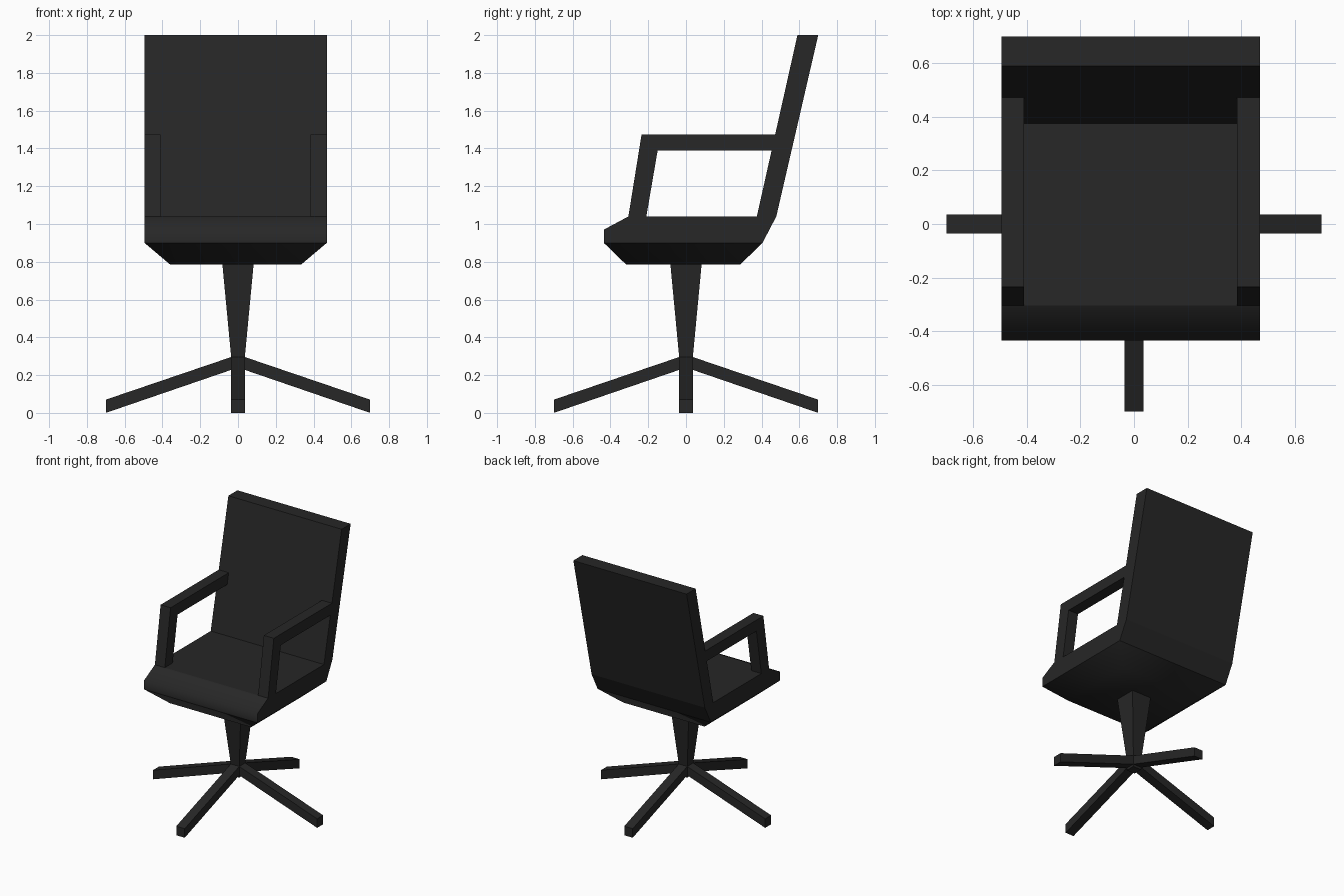
import bpy, bmesh
from math import radians
from mathutils import Matrix, Vector

if "Cube" in bpy.data.objects:
    bpy.data.objects.remove(bpy.data.objects["Cube"])

black = bpy.data.materials.new("black")
black.diffuse_color = (0.02, 0.02, 0.02, 1)
black.use_nodes = True
black.node_tree.nodes["Principled BSDF"].inputs["Base Color"].default_value = black.diffuse_color


def finish(bm, name):
    bmesh.ops.recalc_face_normals(bm, faces=bm.faces)
    mesh = bpy.data.meshes.new(name)
    bm.to_mesh(mesh)
    bm.free()
    mesh.materials.append(black)
    ob = bpy.data.objects.new(name, mesh)
    bpy.context.collection.objects.link(ob)
    return ob


def extrude_profile(profile, x0, x1):
    """Side profile of (y, z) points extruded from x0 to x1."""
    bm = bmesh.new()
    face = bm.faces.new([bm.verts.new((x0, y, z)) for y, z in profile])
    ext = bmesh.ops.extrude_face_region(bm, geom=[face], use_keep_orig=True)
    verts = [g for g in ext["geom"] if isinstance(g, bmesh.types.BMVert)]
    bmesh.ops.translate(bm, verts=verts, vec=(x1 - x0, 0, 0))
    bmesh.ops.recalc_face_normals(bm, faces=bm.faces)
    return bm


def extrude_end(bm, face, scale, dz):
    """Pull a horizontal face by dz and scale it about its centre."""
    face = bmesh.ops.extrude_discrete_faces(bm, faces=[face])["faces"][0]
    c = face.calc_center_median()
    for v in face.verts:
        v.co = c + (v.co - c) * scale + Vector((0, 0, dz))
    return face


LEFT, RIGHT = -0.495, 0.47

# Seat and backrest shell, with a tapered underside
bm = extrude_profile([(-0.435, 0.90), (-0.435, 0.97), (-0.305, 1.04), (0.375, 1.04),
                      (0.59, 2.0), (0.70, 2.0), (0.478, 1.04), (0.405, 0.90)], LEFT, RIGHT)
rim = min(bm.faces, key=lambda f: f.calc_center_median().z)
rim_edges = list(rim.edges)
extrude_end(bm, rim, 0.718, -0.115)
# Soft shading on the underside and the front lip
for f in bm.faces:
    c = f.calc_center_median()
    f.smooth = c.z < 0.9 or c.y < -0.3
for e in bm.edges:
    if all(abs(v.co.z - 0.90) < 1e-4 for v in e.verts):
        e.smooth = False
finish(bm, "seat_and_back")

# Armrests
arm = [(-0.305, 1.04), (-0.235, 1.475), (0.474, 1.475),
       (0.454, 1.39), (-0.15, 1.39), (-0.21, 1.04)]
for name, x in (("left_armrest", LEFT), ("right_armrest", RIGHT - 0.085)):
    finish(extrude_profile(arm, x, x + 0.085), name)

# Tapered square column
bm = bmesh.new()
s = 0.083
top = bm.faces.new([bm.verts.new((x, y, 0.79)) for x, y in
                    ((-s, -s), (-s, s), (s, s), (s, -s))])
mid = bmesh.ops.extrude_face_region(bm, geom=[top], use_keep_orig=True)
for v in [g for g in mid["geom"] if isinstance(g, bmesh.types.BMVert)]:
    v.co = (v.co.x * 0.43, v.co.y * 0.43, 0.29)
low = min(bm.faces, key=lambda f: f.calc_center_median().z)
extrude_end(bm, low, 1.0, -0.08)
finish(bm, "column")

# Four sloping feet
foot = [(0, 0.24), (0, 0.308), (0.70, 0.07), (0.70, 0.0)]
for i in range(4):
    bm = extrude_profile(foot, -0.036, 0.036)
    bmesh.ops.transform(bm, matrix=Matrix.Rotation(radians(90 * i), 4, 'Z'), verts=bm.verts)
    finish(bm, f"foot_{i + 1}")
